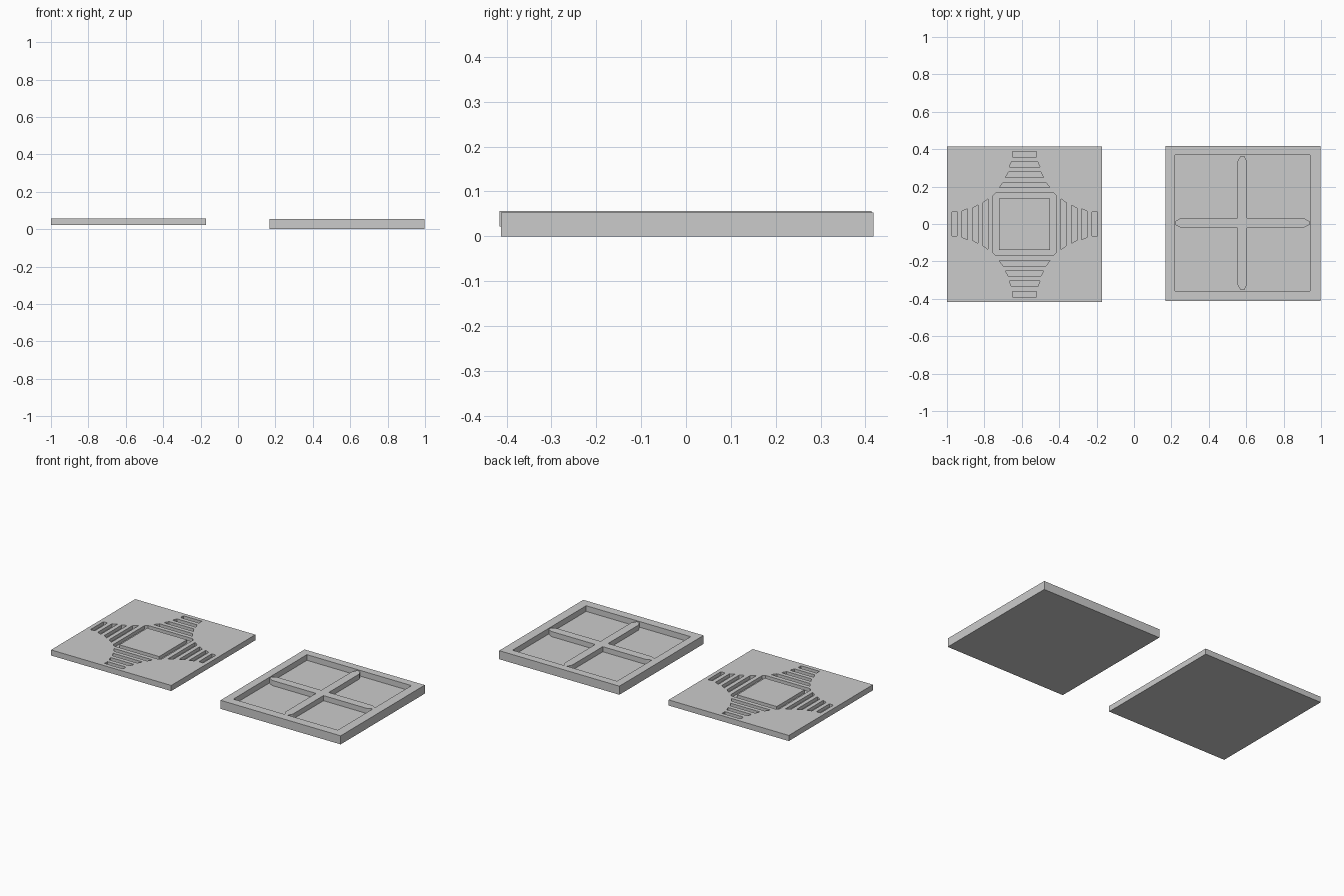
import bpy
import bmesh
from mathutils import Matrix

if "Cube" in bpy.data.objects:
    bpy.data.objects.remove(bpy.data.objects["Cube"])


def rect(cx, cy, hx, hy):
    return [(cx - hx, cy - hy), (cx + hx, cy - hy), (cx + hx, cy + hy), (cx - hx, cy + hy)]


def chamfered(cx, cy, hx, hy, cx_in, cy_in):
    a, b = hx - cx_in, hy - cy_in
    pts = [(-a, -hy), (a, -hy), (hx, -b), (hx, b), (a, hy), (-a, hy), (-hx, b), (-hx, -b)]
    return [(cx + x, cy + y) for x, y in pts]


def prisms(name, outlines, z0, z1):
    """One object made of upright prisms, one per outline."""
    bm = bmesh.new()
    for pts in outlines:
        lo = [bm.verts.new((x, y, z0)) for x, y in pts]
        hi = [bm.verts.new((x, y, z1)) for x, y in pts]
        bm.faces.new(lo[::-1])
        bm.faces.new(hi)
        n = len(pts)
        for i in range(n):
            j = (i + 1) % n
            bm.faces.new((lo[i], lo[j], hi[j], hi[i]))
    bmesh.ops.recalc_face_normals(bm, faces=bm.faces)
    mesh = bpy.data.meshes.new(name)
    bm.to_mesh(mesh)
    bm.free()
    obj = bpy.data.objects.new(name, mesh)
    bpy.context.collection.objects.link(obj)
    return obj


def cut(target, cutter):
    mod = target.modifiers.new("cut", 'BOOLEAN')
    mod.operation = 'DIFFERENCE'
    mod.solver = 'EXACT'
    mod.object = cutter
    bpy.context.view_layer.objects.active = target
    bpy.ops.object.modifier_apply(modifier=mod.name)
    bpy.data.objects.remove(cutter, do_unlink=True)


# Lid: flat plate with engraved slots
LX, LY = -0.585, -0.001
TOP, FLOOR = 0.057, 0.036
lid = prisms("lid_plate", [rect(LX, LY, 0.415, 0.415)], 0.022, TOP)

# Square groove with clipped corners, then four tapering slots on each side
grooves = [chamfered(LX, LY, 0.168, 0.168, 0.014, 0.014)]
slots = [(0.195, 0.135, 0.114), (0.25, 0.102, 0.086),
         (0.305, 0.082, 0.070), (0.36, 0.064, 0.064)]
for quarter in range(4):
    turn = Matrix.Rotation(quarter * 1.5707963, 2)
    for start, inner, outer in slots:
        end = start + 0.029
        pts = [(start, -inner), (end, -outer), (end, outer), (start, inner)]
        grooves.append([(LX + x * turn[0][0] + y * turn[0][1],
                         LY + x * turn[1][0] + y * turn[1][1]) for x, y in pts])
cut(lid, prisms("groove_cutter", grooves, FLOOR, 0.1))

# Raised centre pad inside the square groove
prisms("lid_centre_pad", [rect(LX, LY, 0.137, 0.137)], FLOOR, TOP)

# Tray: open frame with a recessed floor
TX, TY = 0.583, 0.0025
tray = prisms("tray", [rect(TX, TY, 0.415, 0.415)], 0.0, 0.0535)
cut(tray, prisms("recess_cutter", [rect(TX - 0.004, TY + 0.003, 0.361, 0.363)], 0.018, 0.1))

# Cross divider with pointed ends, one plus-shaped outline
h, l, t, k = 0.026, 0.358, 0.010, 0.03
arm = [(h, -h), (l - k, -h), (l, -t), (l, t), (l - k, h)]
cross = []
for quarter in range(4):
    for x, y in arm:
        for _ in range(quarter):
            x, y = -y, x
        cross.append((TX - 0.004 + x, TY + 0.003 + y))
prisms("cross_divider", [cross], 0.018, 0.05)
